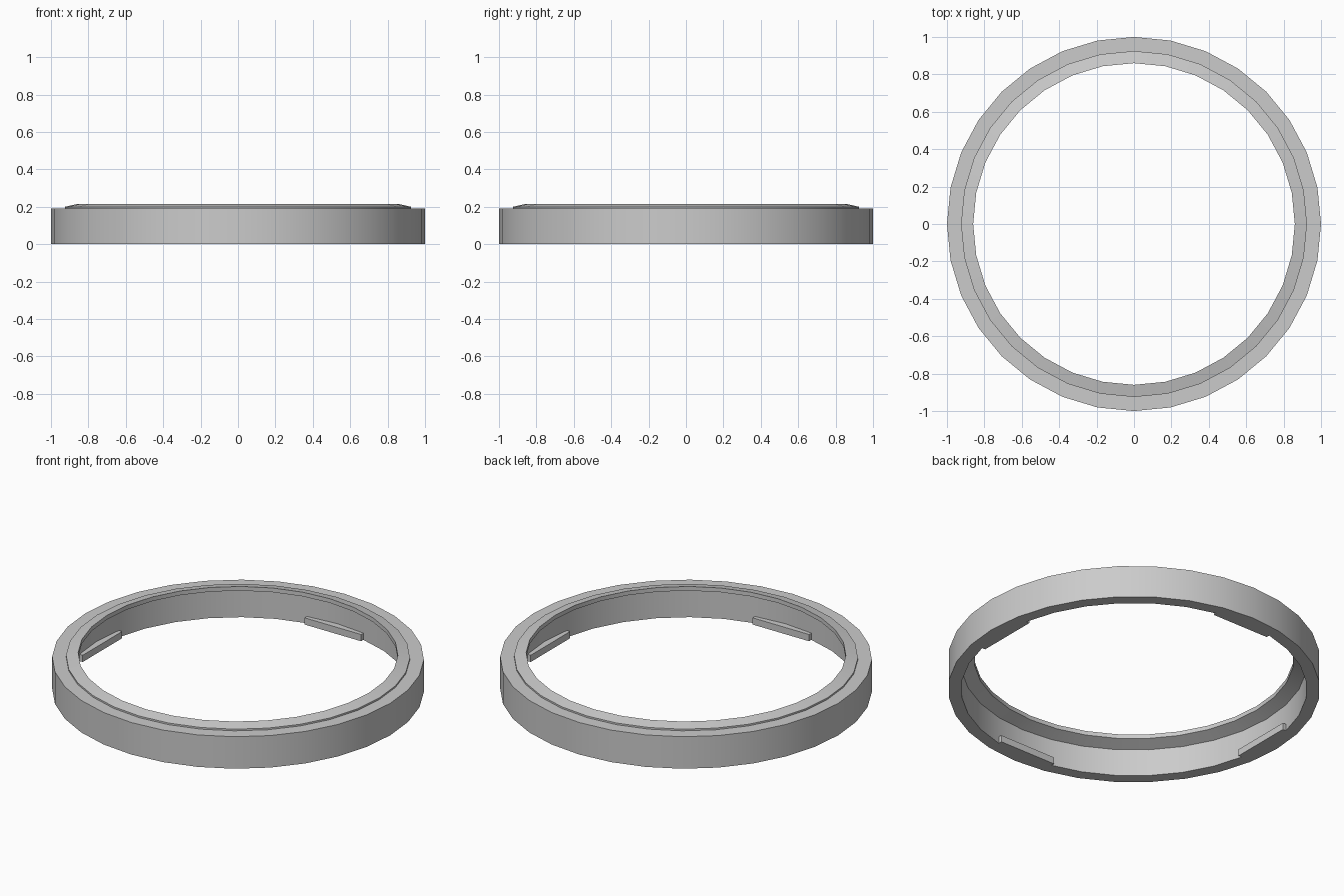
import bpy, bmesh
from math import cos, sin, pi, radians
from mathutils import Matrix

cube = bpy.data.objects.get("Cube")
if cube:
    bpy.data.objects.remove(cube, do_unlink=True)

SIDES = 32

grey = bpy.data.materials.new("mid_grey")
grey.use_nodes = True
colour = (0.6, 0.6, 0.6, 1)
grey.diffuse_color = colour
grey.node_tree.nodes["Principled BSDF"].inputs["Base Color"].default_value = colour


def finish(name, bm):
    bmesh.ops.recalc_face_normals(bm, faces=bm.faces[:])
    mesh = bpy.data.meshes.new(name)
    bm.to_mesh(mesh)
    bm.free()
    mesh.materials.append(grey)
    obj = bpy.data.objects.new(name, mesh)
    bpy.context.collection.objects.link(obj)
    bpy.ops.object.select_all(action='DESELECT')
    obj.select_set(True)
    bpy.context.view_layer.objects.active = obj
    bpy.ops.object.shade_smooth_by_angle(angle=radians(20))
    return obj


def lathe(name, profile):
    """Closed (radius, height) profile turned around the z axis."""
    bm = bmesh.new()
    rings = [[bm.verts.new((r * cos(2 * pi * i / SIDES), r * sin(2 * pi * i / SIDES), z))
              for r, z in profile] for i in range(SIDES)]
    n = len(profile)
    for i in range(SIDES):
        a, b = rings[i], rings[(i + 1) % SIDES]
        for j in range(n):
            k = (j + 1) % n
            bm.faces.new((a[j], b[j], b[k], a[k]))
    return finish(name, bm)


# Outer band with a thin raised lip that slopes up and inward
lathe("ring_body", [(1, 0), (1, 0.19), (0.925, 0.19), (0.925, 0.2),
                    (0.86, 0.215), (0.86, 0.19), (0.93, 0.16), (0.93, 0)])

# Four straight locking tabs inside the lower edge
for i, side in enumerate(("left", "back", "right", "front")):
    bm = bmesh.new()
    bmesh.ops.create_cube(bm, size=1)
    bmesh.ops.scale(bm, vec=(0.06, 0.37, 0.04), verts=bm.verts)
    bmesh.ops.translate(bm, vec=(0.92, 0, 0.02), verts=bm.verts)
    bmesh.ops.rotate(bm, matrix=Matrix.Rotation(i * pi / 2, 3, 'Z'), verts=bm.verts)
    finish(side + "_tab", bm)
